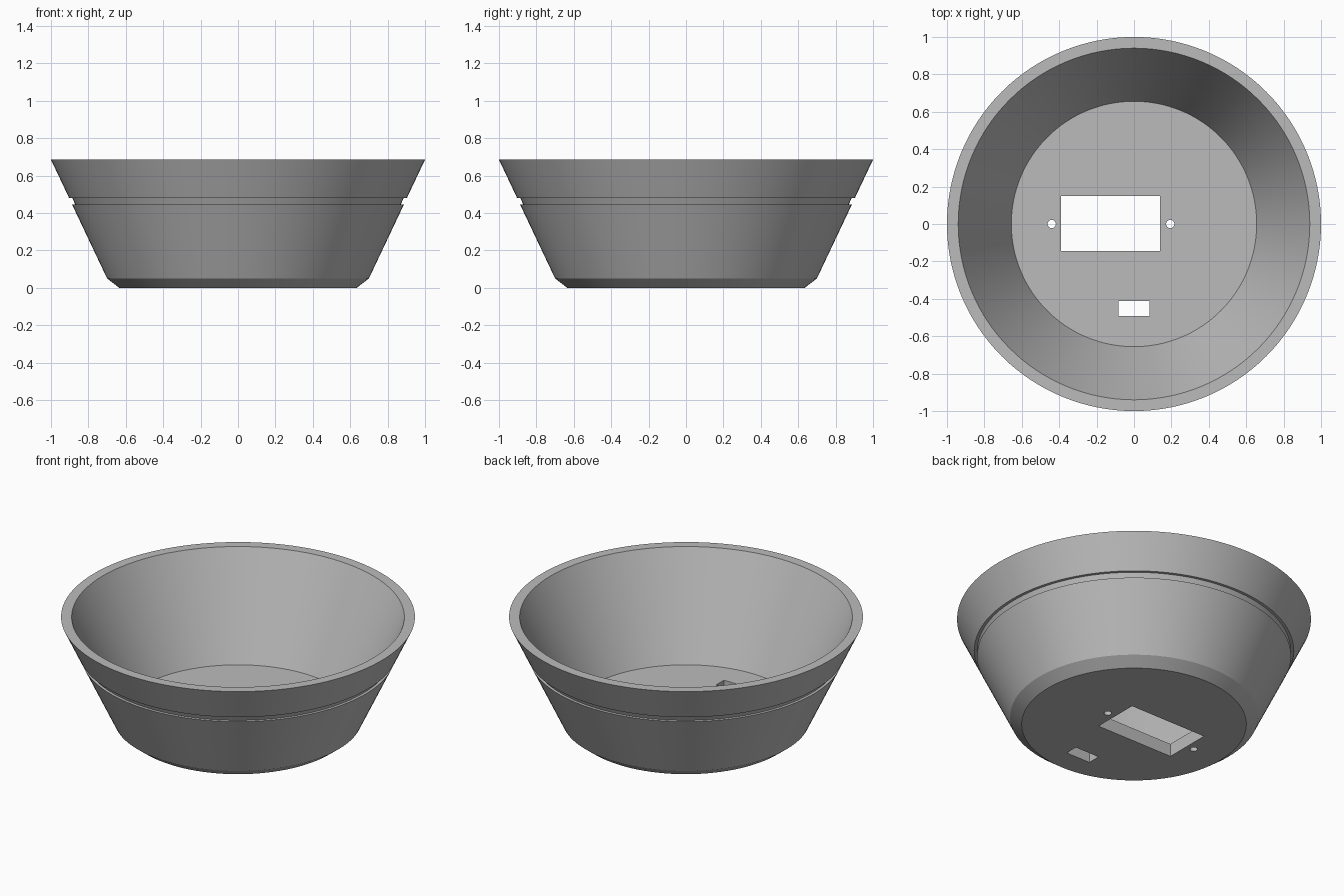
import bpy
import bmesh
import math
from mathutils import Matrix, Vector

cube = bpy.data.objects.get("Cube")
if cube:
    bpy.data.objects.remove(cube, do_unlink=True)

grey = bpy.data.materials.new("plain_grey")
grey.use_nodes = True
colour = (0.5, 0.5, 0.5, 1)
grey.diffuse_color = colour
grey.node_tree.nodes["Principled BSDF"].inputs["Base Color"].default_value = colour

SEGMENTS = 128
FLOOR = 0.08


def add_object(name, bm):
    bmesh.ops.recalc_face_normals(bm, faces=bm.faces)
    mesh = bpy.data.meshes.new(name)
    bm.to_mesh(mesh)
    bm.free()
    mesh.materials.append(grey)
    obj = bpy.data.objects.new(name, mesh)
    bpy.context.collection.objects.link(obj)
    return obj


def lathe(name, profile):
    """Spin an open profile of (radius, z) and cap both ends."""
    bm = bmesh.new()
    rings = []
    for r, z in profile:
        angles = [math.tau * i / SEGMENTS for i in range(SEGMENTS)]
        rings.append([bm.verts.new((r * math.cos(a), r * math.sin(a), z)) for a in angles])
    for low, high in zip(rings, rings[1:]):
        for i in range(SEGMENTS):
            j = (i + 1) % SEGMENTS
            bm.faces.new((low[i], low[j], high[j], high[i]))
    bm.faces.new(rings[0])
    bm.faces.new(rings[-1])
    return add_object(name, bm)


def box_cutter(name, x0, x1, y0, y1):
    bm = bmesh.new()
    place = Matrix.Translation(Vector(((x0 + x1) / 2, (y0 + y1) / 2, FLOOR / 2)))
    size = Matrix.Diagonal((x1 - x0, y1 - y0, FLOOR * 2, 1))
    bmesh.ops.create_cube(bm, size=1, matrix=place @ size)
    return add_object(name, bm)


def round_cutter(name, x, radius):
    bm = bmesh.new()
    bmesh.ops.create_cone(bm, cap_ends=True, segments=32, radius1=radius, radius2=radius,
                          depth=FLOOR * 2, matrix=Matrix.Translation((x, 0, FLOOR / 2)))
    return add_object(name, bm)


# Bowl: chamfered foot, tapered wall with a groove, flat rim, inner wall and floor
bowl = lathe("bowl", [
    (0.635, 0), (0.70, 0.05), (0.887, 0.445), (0.87, 0.445), (0.886, 0.48),
    (0.903, 0.48), (1.0, 0.685), (0.94, 0.685), (0.656, FLOOR),
])

# Openings through the floor
cutters = [
    box_cutter("socket_cutter", -0.39, 0.14, -0.145, 0.15),
    box_cutter("switch_cutter", -0.083, 0.083, -0.492, -0.412),
    round_cutter("left_screw_cutter", 0.194, 0.022),
    round_cutter("right_screw_cutter", -0.44, 0.022),
]
bpy.context.view_layer.objects.active = bowl
bowl.select_set(True)
for cutter in cutters:
    cutter.hide_render = True
    mod = bowl.modifiers.new(cutter.name, "BOOLEAN")
    mod.operation = "DIFFERENCE"
    mod.solver = "EXACT"
    mod.object = cutter
    bpy.ops.object.modifier_apply(modifier=mod.name)
    bpy.data.objects.remove(cutter, do_unlink=True)

bpy.ops.object.shade_smooth_by_angle(angle=math.radians(20))
